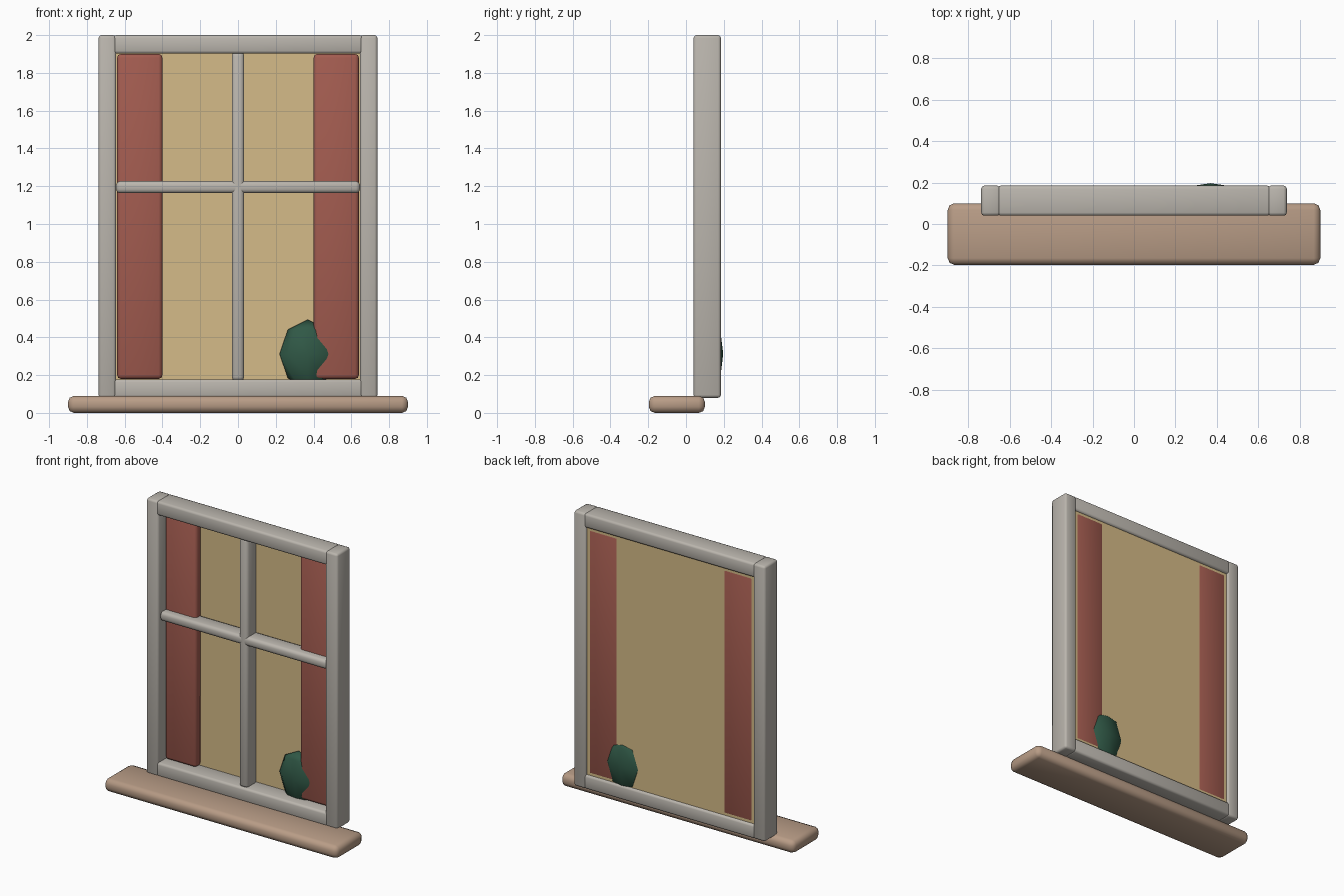
import bpy
import math

cube = bpy.data.objects.get("Cube")
if cube:
    bpy.data.objects.remove(cube, do_unlink=True)


def material(name, rgb):
    """Flat material from 0-255 screen colour, stored as linear."""
    colour = [((c / 255 + 0.055) / 1.055) ** 2.4 for c in rgb] + [1]
    mat = bpy.data.materials.new(name)
    mat.use_nodes = True
    mat.diffuse_color = colour
    bsdf = mat.node_tree.nodes["Principled BSDF"]
    bsdf.inputs["Base Color"].default_value = colour
    bsdf.inputs["Roughness"].default_value = 0.8
    return mat


frame_grey = material("frame grey", (186, 181, 173))
sill_brown = material("sill brown", (184, 156, 134))
curtain_red = material("curtain red", (163, 92, 80))
warm_pane = material("warm pane", (213, 187, 136))
leaf_green = material("leaf green", (48, 88, 70))


def finish(obj, name, mat, angle=50):
    obj.name = obj.data.name = name
    obj.data.materials.append(mat)
    bpy.ops.object.shade_smooth_by_angle(angle=math.radians(angle))
    return obj


def box(name, mat, x, y, z, bevel=0.0):
    """Chamfered box from (min, max) ranges."""
    spans = (x, y, z)
    bpy.ops.mesh.primitive_cube_add(size=1, location=[(a + b) / 2 for a, b in spans])
    obj = bpy.context.object
    obj.scale = [b - a for a, b in spans]
    bpy.ops.object.transform_apply(location=False, rotation=False, scale=True)
    if bevel:
        mod = obj.modifiers.new("soft edges", "BEVEL")
        mod.width = bevel
        mod.segments = 2
        bpy.ops.object.modifier_apply(modifier=mod.name)
    return finish(obj, name, mat)


# Sill
box("sill", sill_brown, (-0.9, 0.9), (-0.197, 0.1), (0, 0.09), 0.032)

# Outer frame: two jambs and two rails
depth = (0.04, 0.185)
for side, s in (("left", 1), ("right", -1)):
    box(side + "_jamb", frame_grey, sorted((s * 0.645, s * 0.738)), depth, (0.08, 2), 0.015)
    # Curtain beside each jamb
    box(side + "_curtain", curtain_red, sorted((s * 0.4, s * 0.64)),
        (0.107, 0.1715), (0.18, 1.9), 0.02)
box("top_rail", frame_grey, (-0.66, 0.66), depth, (1.902, 2), 0.015)
box("bottom_rail", frame_grey, (-0.66, 0.66), depth, (0.08, 0.178), 0.015)

# Glazing bars
bar_depth = (0.055, 0.168)
box("vertical_bar", frame_grey, (-0.033, 0.033), bar_depth, (0.17, 1.91), 0.02)
box("horizontal_bar", frame_grey, (-0.645, 0.645), bar_depth, (1.163, 1.227), 0.02)

# Pane behind the bars
box("pane", warm_pane, (-0.65, 0.65), (0.164, 0.17), (0.17, 1.91))

# Low-poly plant in the corner
bpy.ops.mesh.primitive_uv_sphere_add(segments=8, ring_count=4, radius=1,
                                     location=(0.37, 0.143, 0.312))
plant = bpy.context.object
plant.scale = (0.15, 0.054, 0.182)
bpy.ops.object.transform_apply(location=False, rotation=False, scale=True)
finish(plant, "plant", leaf_green, 60)
